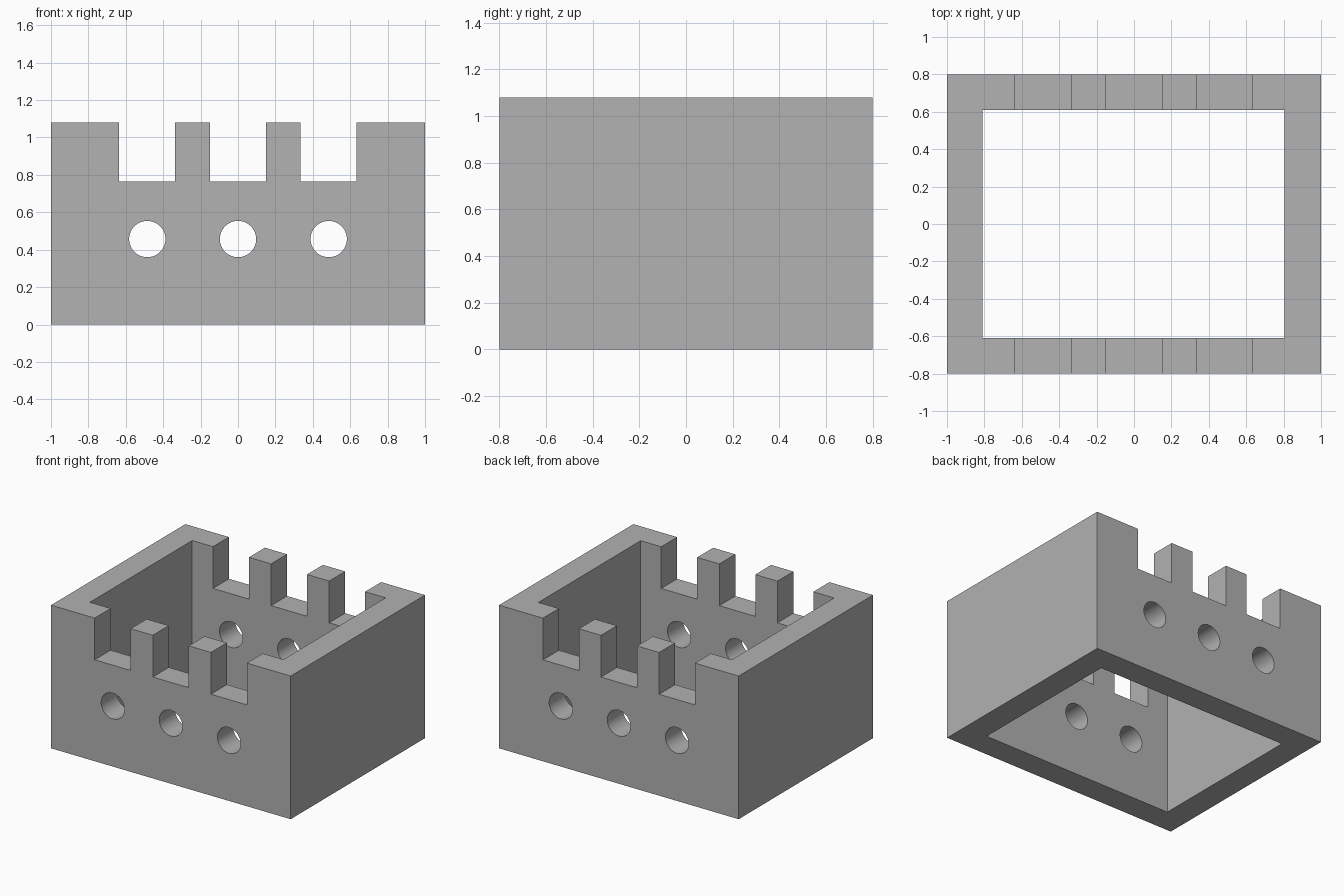
import bpy
import math

if "Cube" in bpy.data.objects:
    bpy.data.objects.remove(bpy.data.objects["Cube"], do_unlink=True)

WIDTH, DEPTH, HEIGHT = 2.0, 1.6, 1.08
INNER_X, INNER_Y = 1.615, 1.22
NOTCH_FLOOR, NOTCH_WIDTH = 0.765, 0.3
HOLE_Z, HOLE_RADIUS = 0.457, 0.097
SPACING = 0.485

grey = bpy.data.materials.new("plain grey")
grey.use_nodes = True
grey.diffuse_color = (0.445, 0.445, 0.445, 1)
grey.node_tree.nodes["Principled BSDF"].inputs["Base Color"].default_value = grey.diffuse_color


def box(name, size, centre):
    bpy.ops.mesh.primitive_cube_add(size=1, location=centre)
    obj = bpy.context.object
    obj.name = name
    obj.scale = size
    bpy.ops.object.transform_apply(location=True, rotation=True, scale=True)
    return obj


def cylinder(name, radius, length, centre):
    bpy.ops.mesh.primitive_cylinder_add(vertices=64, radius=radius, depth=length,
                                        location=centre, rotation=(math.pi / 2, 0, 0))
    obj = bpy.context.object
    obj.name = name
    bpy.ops.object.transform_apply(location=True, rotation=True, scale=True)
    return obj


# Outer block
frame = box("notched_frame", (WIDTH, DEPTH, HEIGHT), (0, 0, HEIGHT / 2))
frame.data.materials.append(grey)

# Open centre, then notches and round holes through the front and back walls
cutters = [box("centre_cutter", (INNER_X, INNER_Y, HEIGHT * 2), (-0.002, 0, HEIGHT / 2))]
for i in (-1, 0, 1):
    x = i * SPACING
    cutters.append(box("notch_cutter", (NOTCH_WIDTH, DEPTH * 2, 1),
                       (x - 0.001, 0, NOTCH_FLOOR + 0.5)))
    cutters.append(cylinder("hole_cutter", HOLE_RADIUS, DEPTH * 2, (x, 0, HOLE_Z)))

# Cut the block and discard the cutters
bpy.ops.object.select_all(action="DESELECT")
frame.select_set(True)
bpy.context.view_layer.objects.active = frame
for cutter in cutters:
    cutter.hide_render = True
    cut = frame.modifiers.new("cut", "BOOLEAN")
    cut.operation = "DIFFERENCE"
    cut.solver = "EXACT"
    cut.object = cutter
    bpy.ops.object.modifier_apply(modifier=cut.name)
    bpy.data.objects.remove(cutter, do_unlink=True)

# Smooth hole walls, sharp edges elsewhere
bpy.ops.object.shade_smooth_by_angle(angle=math.radians(30))
